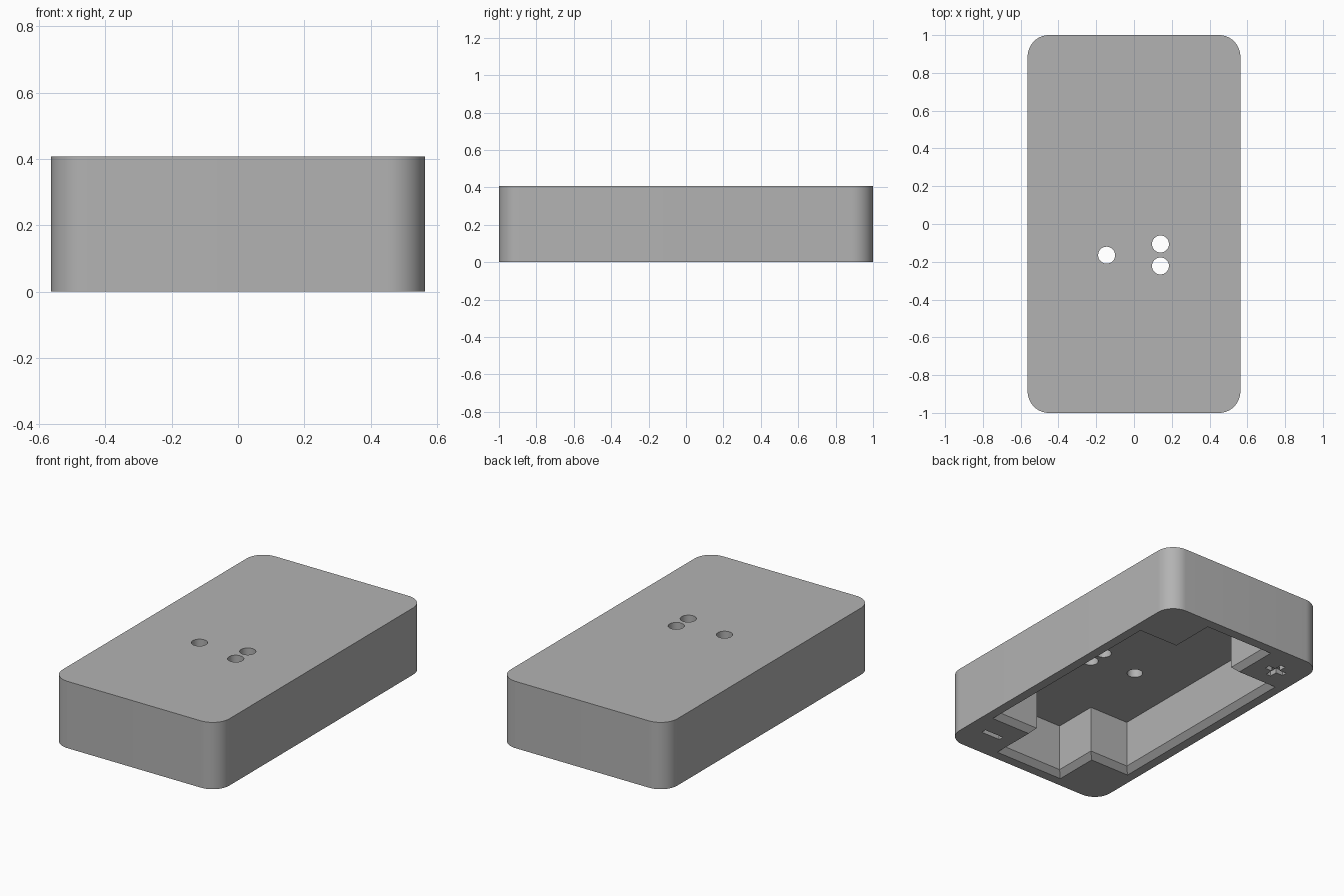
import bpy, bmesh
from math import sin, cos, pi, radians

if "Cube" in bpy.data.objects:
    bpy.data.objects.remove(bpy.data.objects["Cube"])

HX, HY, HEIGHT, CORNER = 0.563, 1.0, 0.408, 0.113
CEILING, CHAMFER = 0.322, 0.033

grey = bpy.data.materials.new("plastic grey")
grey.use_nodes = True
colour = (0.45, 0.45, 0.45, 1)
grey.diffuse_color = colour
grey.node_tree.nodes["Principled BSDF"].inputs["Base Color"].default_value = colour


def loft(name, rings):
    """Closed solid through (outline, z) rings with equal point counts."""
    bm = bmesh.new()
    loops = [[bm.verts.new((x, y, z)) for x, y in outline] for outline, z in rings]
    for low, high in zip(loops, loops[1:]):
        for i in range(len(low)):
            j = (i + 1) % len(low)
            bm.faces.new((low[i], low[j], high[j], high[i]))
    bm.faces.new(loops[0][::-1])
    bm.faces.new(loops[-1])
    bmesh.ops.recalc_face_normals(bm, faces=bm.faces)
    mesh = bpy.data.meshes.new(name)
    bm.to_mesh(mesh)
    bm.free()
    mesh.materials.append(grey)
    obj = bpy.data.objects.new(name, mesh)
    bpy.context.collection.objects.link(obj)
    return obj


def arc(cx, cy, r, start, sweep, steps):
    return [(cx + r * cos(start + sweep * i / steps),
             cy + r * sin(start + sweep * i / steps)) for i in range(steps + 1)]


def rounded_rect(hx, hy, r, steps=16):
    points = []
    for k, (sx, sy) in enumerate([(1, 1), (-1, 1), (-1, -1), (1, -1)]):
        points += arc(sx * (hx - r), sy * (hy - r), r, k * pi / 2, pi / 2, steps)
    return points


def cross(wide, short, narrow, long, cx=0, cy=0):
    """Cross outline: a wide x short bar over a narrow x long bar."""
    quarter = [(wide, short), (narrow, short), (narrow, long)]
    mirrored = [(-x, y) for x, y in reversed(quarter)]
    half = quarter + mirrored
    return [(cx + x, cy + y) for x, y in half + [(-x, -y) for x, y in half]]


def cavity(grow):
    return cross(0.472 + grow, 0.627 + grow, 0.203 + grow, 0.907 + grow)


def rect(hx, hy, cx, cy):
    return [(cx + sx * hx, cy + sy * hy) for sx, sy in [(1, 1), (-1, 1), (-1, -1), (1, -1)]]


# Rounded case
case = loft("case", [(rounded_rect(HX, HY, CORNER), 0), (rounded_rect(HX, HY, CORNER), HEIGHT)])

# Cross-shaped cavity with a chamfered mouth
cutters = [loft("cavity_cutter", [(cavity(CHAMFER + 0.02), -0.02), (cavity(0), CHAMFER),
                                  (cavity(0), CEILING)])]

# Wire and screw holes through the top
for x, y in [(-0.145, -0.165), (0.14, -0.106), (0.14, -0.222)]:
    circle = arc(x, y, 0.045, 0, 2 * pi, 32)[:-1]
    cutters.append(loft("hole_cutter", [(circle, CEILING - 0.1), (circle, HEIGHT + 0.1)]))

# Engraved plus and minus marks on the underside
for name, mark in [("plus_cutter", cross(0.065, 0.016, 0.016, 0.065, -0.387, 0.805)),
                   ("minus_cutter", rect(0.065, 0.016, 0.387, -0.805))]:
    cutters.append(loft(name, [(mark, -0.02), (mark, 0.03)]))

# Cut everything out of the case
bpy.context.view_layer.objects.active = case
for cutter in cutters:
    cutter.hide_render = True
    cut = case.modifiers.new("cut", "BOOLEAN")
    cut.operation, cut.solver, cut.object = "DIFFERENCE", "EXACT", cutter
    bpy.ops.object.modifier_apply(modifier=cut.name)
    bpy.data.objects.remove(cutter)

bpy.ops.object.select_all(action="DESELECT")
case.select_set(True)
bpy.ops.object.shade_smooth_by_angle(angle=radians(30))
